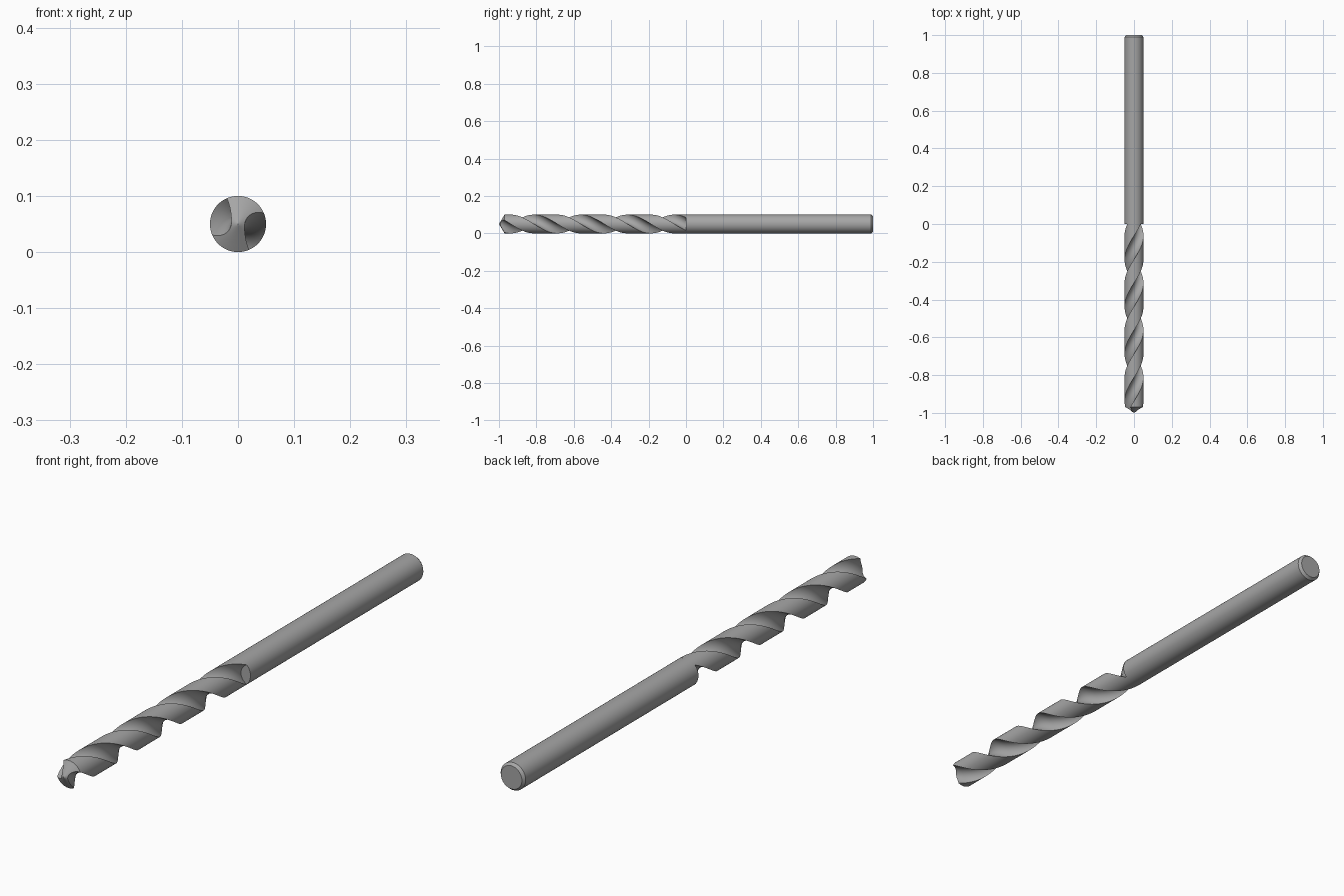
import bpy, bmesh
from math import sin, cos, asin, sqrt, pi

cube = bpy.data.objects.get("Cube")
if cube:
    bpy.data.objects.remove(cube)

R = 0.05          # drill radius
FLUTE = 0.038     # radius of the round flute cut, centred on the rim
TIP = 0.03        # length of the conical point
PITCH = 0.5       # length of one full right-hand turn

steel = bpy.data.materials.new("steel grey")
steel.use_nodes = True
steel.diffuse_color = (0.38, 0.38, 0.38, 1)
steel.node_tree.nodes["Principled BSDF"].inputs["Base Color"].default_value = (0.38, 0.38, 0.38, 1)


def finish(bm, name):
    """Weld, orient, shade and link a mesh."""
    bmesh.ops.remove_doubles(bm, verts=bm.verts, dist=1e-5)
    bmesh.ops.recalc_face_normals(bm, faces=bm.faces)
    mesh = bpy.data.meshes.new(name)
    bm.to_mesh(mesh)
    bm.free()
    mesh.materials.append(steel)
    obj = bpy.data.objects.new(name, mesh)
    bpy.context.collection.objects.link(obj)
    bpy.ops.object.select_all(action='DESELECT')
    obj.select_set(True)
    bpy.context.view_layer.objects.active = obj
    bpy.ops.object.shade_smooth_by_angle(angle=pi / 6)
    return obj


def skin(bm, rows, closed=False):
    """Quads between neighbouring rows of vertices."""
    for a, b in zip(rows, rows[1:]):
        n = len(a)
        for i in range(n if closed else n - 1):
            j = (i + 1) % n
            bm.faces.new((a[i], a[j], b[j], b[i]))


def twisted(bm, x, z, y):
    """Section point turned along the helix at station y."""
    a = -2 * pi * y / PITCH
    return bm.verts.new((x * cos(a) - z * sin(a), y, R + x * sin(a) + z * cos(a)))


def cone_y(x, z):
    return -1 + TIP * sqrt(x * x + z * z) / R


# Section as (half width, height) pairs: land, flute wall, land
corner = 2 * asin(FLUTE / (2 * R))
wall = asin(R * sin(corner) / FLUTE)
FN, LN = 24, 12
land = [(R * cos(t), R * sin(t)) for t in
        [corner + (pi / 2 - corner) * i / LN for i in range(LN + 1)]]
flute = [(R - FLUTE * cos(t), FLUTE * sin(t)) for t in
         [wall * (2 * i / FN - 1) for i in range(1, FN)]]
section = [(w, -z) for w, z in reversed(land)] + flute + land

# Fluted body: every helical line starts on the cone and ends at the shank
bm = bmesh.new()
outline = section + [(-w, z) for w, z in section[-2:0:-1]]
STEPS = 200
rings = []
for k in range(STEPS + 1):
    rings.append([twisted(bm, x, z, cone_y(x, z) * (1 - k / STEPS)) for x, z in outline])
skin(bm, rings, closed=True)

# Conical point across the section
COLS = 12
cap = []
for w, z in section[1:-1]:
    xs = [w * (2 * c / COLS - 1) for c in range(COLS + 1)]
    cap.append([twisted(bm, x, z, cone_y(x, z)) for x in xs])
skin(bm, cap)
for row, (w, z) in ((cap[0], section[0]), (cap[-1], section[-1])):
    pole = twisted(bm, 0, z, cone_y(0, z))
    for a, b in zip(row, row[1:]):
        bm.faces.new((a, b, pole))
finish(bm, "fluted_body")

# Plain shank with a chamfered rear end
bm = bmesh.new()
SEG = 72
rings = []
for r, y in ((R, 0), (R, 0.99), (R - 0.008, 1)):
    rings.append([bm.verts.new((r * cos(2 * pi * i / SEG), y, R + r * sin(2 * pi * i / SEG)))
                  for i in range(SEG)])
skin(bm, rings, closed=True)
bm.faces.new(rings[0])
bm.faces.new(rings[-1])
finish(bm, "shank")
